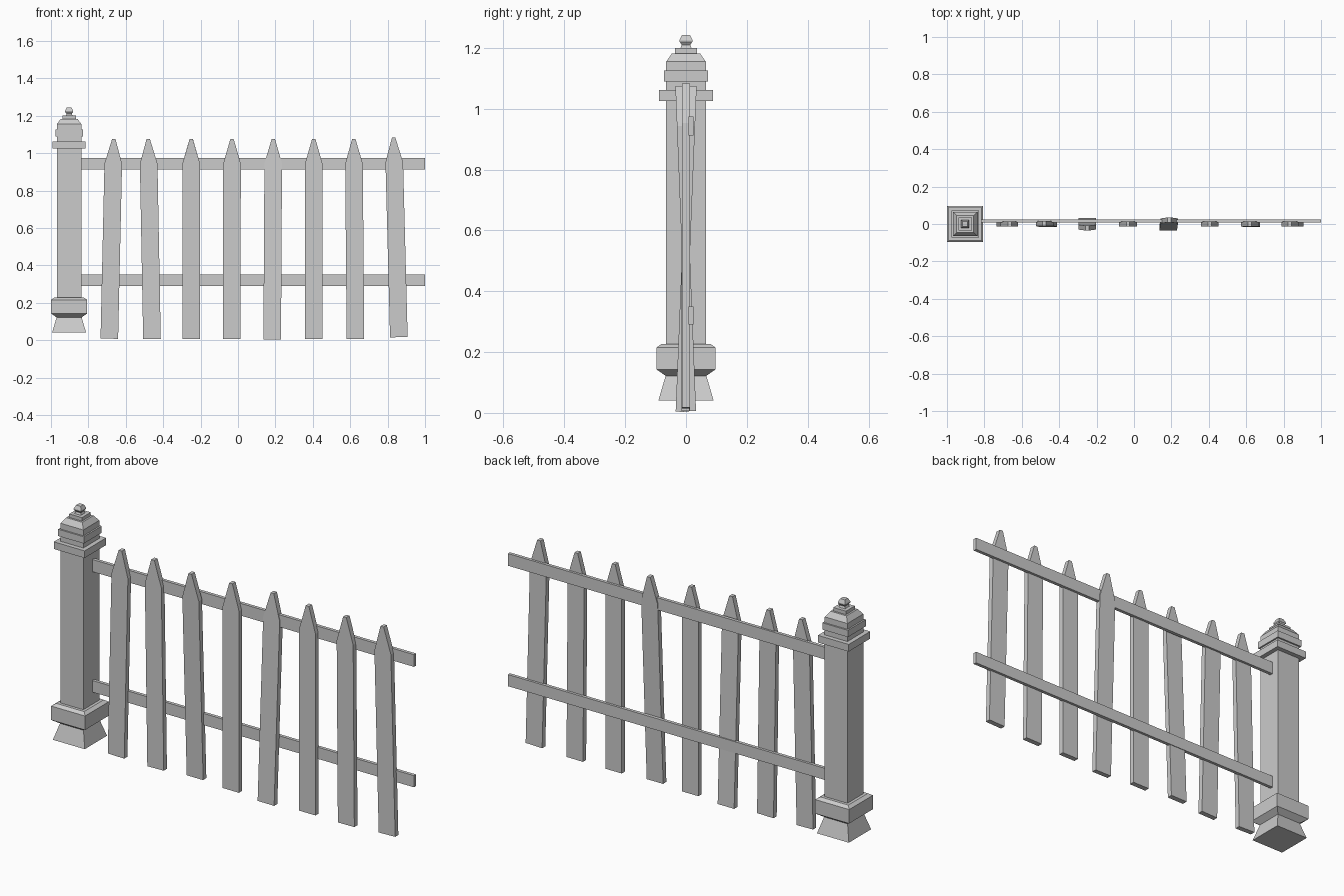
import bpy, bmesh
from mathutils import Vector, Matrix

if "Cube" in bpy.data.objects:
    bpy.data.objects.remove(bpy.data.objects["Cube"])


def finish(bm, name):
    bmesh.ops.recalc_face_normals(bm, faces=bm.faces[:])
    me = bpy.data.meshes.new(name)
    bm.to_mesh(me)
    bm.free()
    ob = bpy.data.objects.new(name, me)
    bpy.context.collection.objects.link(ob)
    return ob


def square_stack(name, x, profile):
    """Loft square rings of (half width, height), capped at both ends."""
    bm = bmesh.new()
    rings = [[bm.verts.new((x + sx * h, sy * h, z))
              for sx, sy in ((-1, -1), (1, -1), (1, 1), (-1, 1))]
             for h, z in profile]
    for a, b in zip(rings, rings[1:]):
        for i in range(4):
            j = (i + 1) % 4
            bm.faces.new((a[i], a[j], b[j], b[i]))
    bm.faces.new(rings[0])
    bm.faces.new(rings[-1])
    return finish(bm, name)


def box(name, lo, hi):
    bm = bmesh.new()
    lo, hi = Vector(lo), Vector(hi)
    bmesh.ops.create_cube(bm, size=1, matrix=Matrix.Translation((lo + hi) / 2)
                          @ Matrix.Diagonal((*(hi - lo), 1)))
    return finish(bm, name)


def picket(name, base, tip, half=0.047, thick=0.013, point=0.132):
    """Pointed board running from base centre to tip centre."""
    base, tip = Vector(base), Vector(tip)
    up = (tip - base).normalized()
    depth = up.cross(Vector((1, 0, 0))).normalized()
    side = depth.cross(up)
    n = (tip - base).length
    outline = [(-half, 0), (half, 0), (half, n - point), (0.009, n),
               (-0.009, n), (-half, n - point)]
    bm = bmesh.new()
    front, back = [[bm.verts.new(base + side * u + up * v + depth * t)
                    for u, v in outline] for t in (-thick, thick)]
    bm.faces.new(front)
    bm.faces.new(back)
    for i in range(6):
        j = (i + 1) % 6
        bm.faces.new((front[i], front[j], back[j], back[i]))
    return finish(bm, name)


# Gate post: flared foot, base block, shaft, collar, cap and finial
square_stack("post", -0.903, [
    (0.091, 0.04), (0.067, 0.122), (0.097, 0.143), (0.097, 0.215),
    (0.080, 0.227), (0.065, 0.227), (0.065, 1.025), (0.088, 1.025),
    (0.088, 1.062), (0.065, 1.062), (0.065, 1.09), (0.073, 1.09),
    (0.073, 1.125), (0.065, 1.125), (0.065, 1.155), (0.046, 1.182),
    (0.036, 1.182), (0.036, 1.2), (0.018, 1.2), (0.014, 1.21),
    (0.021, 1.22), (0.021, 1.226), (0.013, 1.243)])

# Two horizontal rails
for label, z0, z1 in (("lower_rail", 0.29, 0.35), ("upper_rail", 0.912, 0.975)):
    box(label, (-0.842, 0.008, z0), (1.0, 0.025, z1))

# Crooked pickets: base x, y, z and tip x, y, z
pickets = [
    ((-0.688, 0.0, 0.008), (-0.664, 0.0, 1.075)),
    ((-0.460, -0.003, 0.006), (-0.480, 0.003, 1.075)),
    ((-0.251, 0.020, 0.006), (-0.250, -0.022, 1.075)),
    ((-0.033, 0.0, 0.006), (-0.032, 0.0, 1.075)),
    ((0.183, -0.021, 0.004), (0.189, 0.022, 1.075)),
    ((0.405, 0.0, 0.006), (0.405, 0.0, 1.075)),
    ((0.628, -0.002, 0.006), (0.619, 0.0, 1.075)),
    ((0.860, 0.0, 0.016), (0.832, 0.0, 1.083)),
]
for i, (a, b) in enumerate(pickets):
    picket(f"picket_{i + 1}", a, b)
